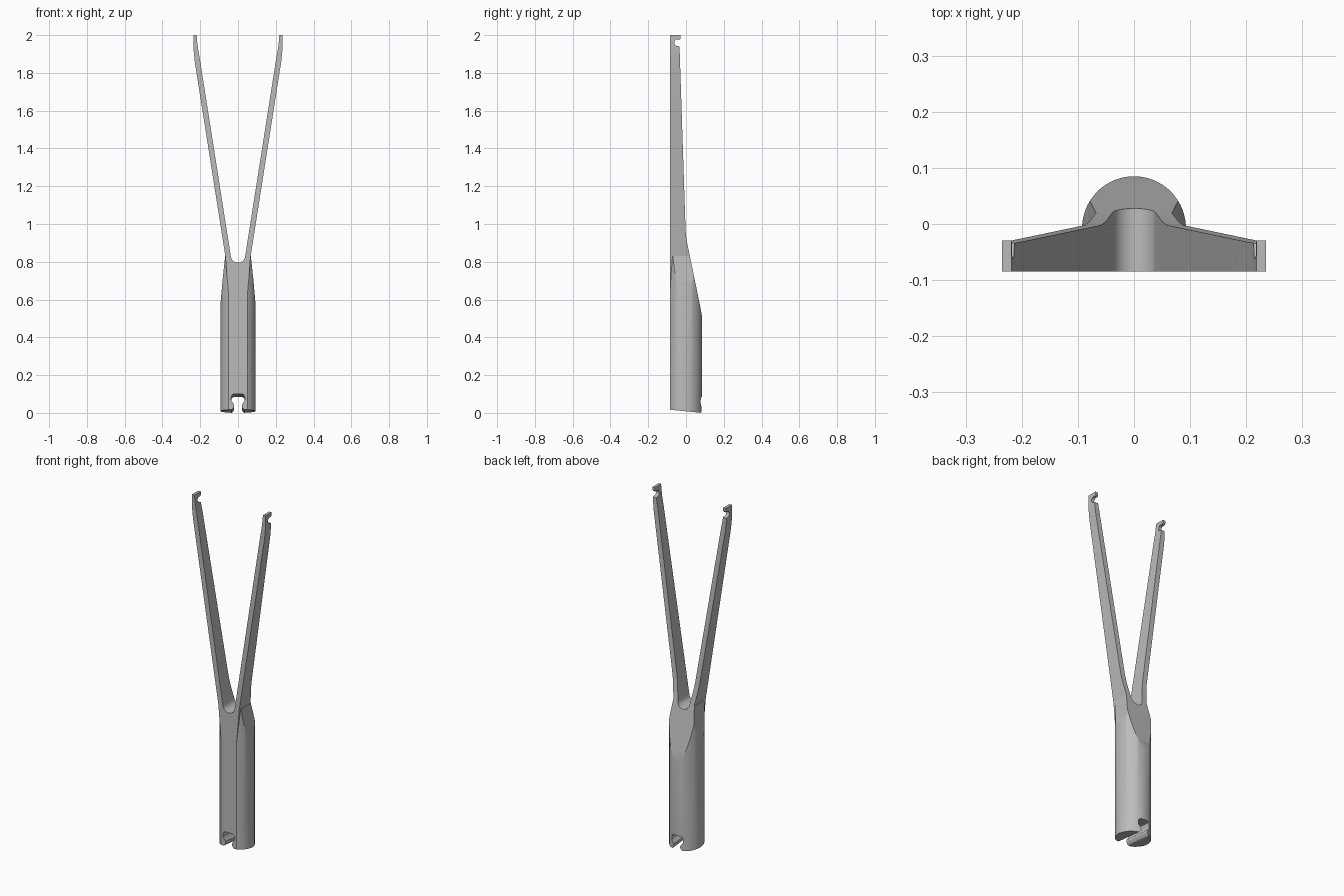
import bpy, bmesh
from math import pi, cos, sin, asin, radians
from mathutils import Vector

if "Cube" in bpy.data.objects:
    bpy.data.objects.remove(bpy.data.objects["Cube"])

FLAT = -0.085      # front plane
R = 0.0925         # handle radius
CY = 0.085 - R     # handle centre in y

grey = bpy.data.materials.new("plain grey")
grey.use_nodes = True
grey.diffuse_color = (0.5, 0.5, 0.5, 1)
grey.node_tree.nodes["Principled BSDF"].inputs["Base Color"].default_value = (0.5, 0.5, 0.5, 1)


def prism(name, outline, axis, lo, hi):
    """Extrude a 2D outline along an axis between lo and hi."""
    place = {"x": lambda a, b, t: (t, a, b),
             "y": lambda a, b, t: (a, t, b),
             "z": lambda a, b, t: (a, b, t)}[axis]
    bm = bmesh.new()
    face = bm.faces.new([bm.verts.new(place(a, b, lo)) for a, b in outline])
    grown = bmesh.ops.extrude_face_region(bm, geom=[face])["geom"]
    shift = Vector(place(0, 0, hi - lo))
    bmesh.ops.translate(bm, vec=shift, verts=[v for v in grown if isinstance(v, bmesh.types.BMVert)])
    bmesh.ops.recalc_face_normals(bm, faces=bm.faces)
    mesh = bpy.data.meshes.new(name)
    bm.to_mesh(mesh)
    bm.free()
    mesh.materials.append(grey)
    obj = bpy.data.objects.new(name, mesh)
    bpy.context.collection.objects.link(obj)
    return obj


def combine(target, tool, operation):
    """Apply a boolean and remove the tool."""
    mod = target.modifiers.new(operation, "BOOLEAN")
    mod.object, mod.operation, mod.solver = tool, operation, "EXACT"
    bpy.context.view_layer.objects.active = target
    bpy.ops.object.modifier_apply(modifier=mod.name)
    bpy.data.objects.remove(tool)


def arc(cx, cy, r, start, end, n):
    return [(cx + r * cos(start + (end - start) * i / n),
             cy + r * sin(start + (end - start) * i / n)) for i in range(n + 1)]


def mirrored(half):
    return half + [(-x, z) for x, z in reversed(half)]


# Round handle with a flat front and shoulders that narrow upward
a = asin((FLAT - CY) / R)
fork = prism("forked_handle", arc(0, CY, R, a, pi - a, 64), "z", -0.1, 0.83)
shoulders = prism("shoulder_shape", mirrored([(0.1, -0.2), (0.1, 0.5), (0.0925, 0.58),
                  (0.082, 0.7), (0.067, 0.84)]), "y", -0.2, 0.2)
combine(fork, shoulders, "INTERSECT")

# Spreading arms, solid at first
arms = prism("arms", mirrored([(0.046, 0.58), (0.067, 0.83), (0.229, 1.86),
             (0.235, 1.92), (0.235, 2.0)]), "y", FLAT, 0.12)
combine(fork, arms, "UNION")

# Rounded crotch between the arms
crotch = prism("crotch_cut", mirrored(arc(0, 0.833, 0.038, -pi / 2 + 0.02, -0.16, 12)
               + [(0.203, 1.88), (0.212, 1.93), (0.218, 1.98), (0.222, 2.1)]), "y", -0.3, 0.3)
combine(fork, crotch, "DIFFERENCE")

# Side shape: slanted foot, tapering back, hooked tips
side = [(FLAT, 0.017), (0.085, 0.0), (0.085, 0.51), (0.076, 0.56), (0.004, 0.91), (-0.002, 0.96),
        (-0.033, 1.9), (-0.034, 1.94)]
side += arc(-0.045, 1.96, 0.017, -pi / 2, -3 * pi / 2, 12)
side += [(-0.034, 1.975), (-0.029, 1.982), (-0.029, 2.0), (FLAT, 2.0)]
combine(fork, prism("side_shape", side, "x", -0.4, 0.4), "INTERSECT")

# Keyhole slot through the foot, sloping with it
slot_half = [(0.056, -0.05), (0.056, 0.008), (0.04, 0.012), (0.028, 0.02), (0.02, 0.034),
             (0.021, 0.046), (0.033, 0.06), (0.036, 0.07), (0.036, 0.085), (0.031, 0.096),
             (0.022, 0.1)]
slot = prism("slot_cut", mirrored(slot_half), "y", -0.2, 0.2)
for v in slot.data.vertices:
    v.co.z -= 0.1 * (v.co.y - FLAT)
combine(fork, slot, "DIFFERENCE")

# Smooth round surfaces, keep crisp edges
bpy.ops.object.select_all(action="DESELECT")
fork.select_set(True)
bpy.context.view_layer.objects.active = fork
bpy.ops.object.shade_smooth_by_angle(angle=radians(25))
